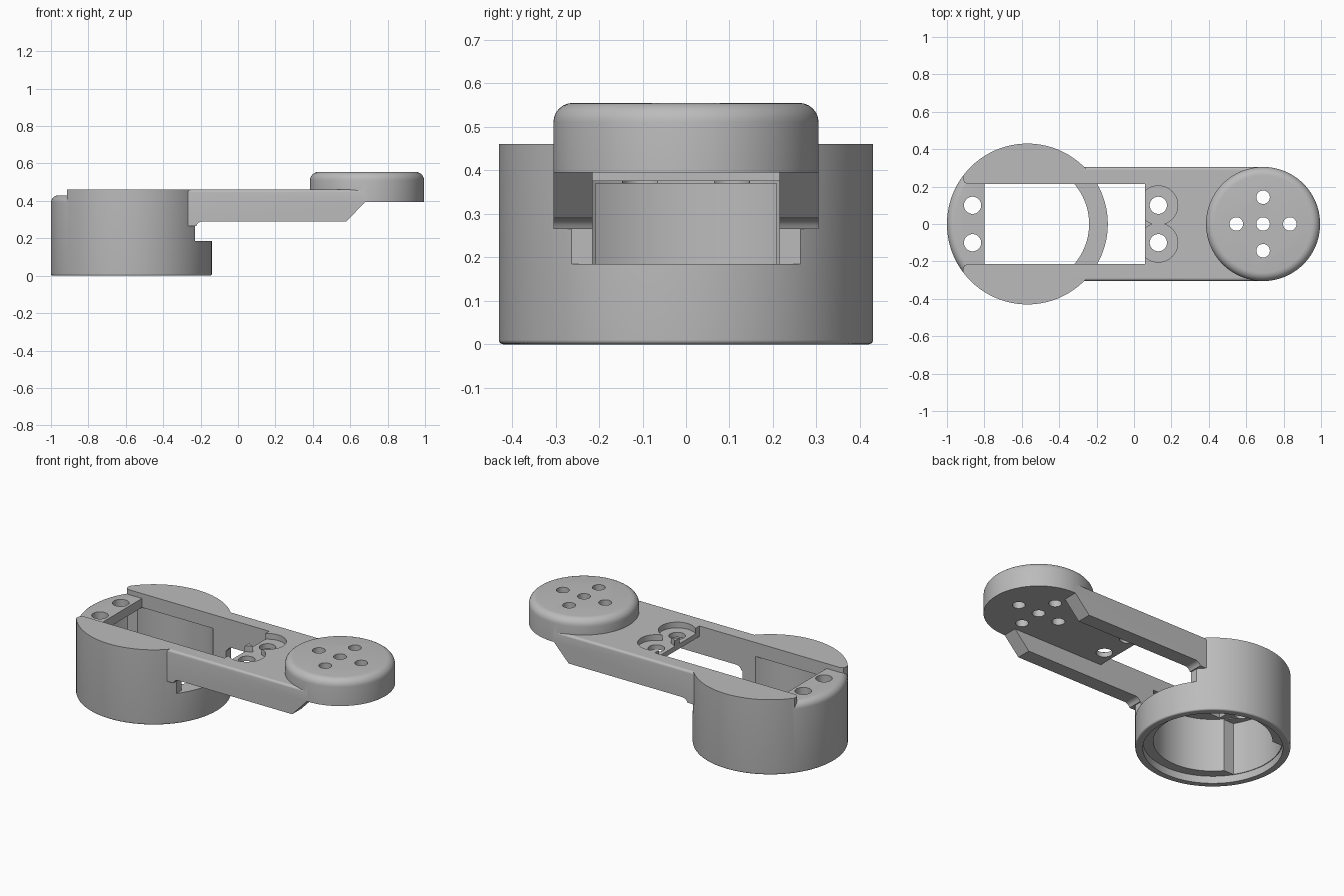
import bpy, bmesh, math
from mathutils import Vector

if "Cube" in bpy.data.objects:
    bpy.data.objects.remove(bpy.data.objects["Cube"])

grey = bpy.data.materials.new("plain_grey")
grey.use_nodes = True
grey.diffuse_color = (0.5, 0.5, 0.5, 1)
grey.node_tree.nodes["Principled BSDF"].inputs["Base Color"].default_value = (0.5, 0.5, 0.5, 1)

HUB = -0.57      # centre of the round housing
PAD = 0.69       # centre of the round pad
TOP = 0.46       # deck height
SLOT = 0.215     # half width of the slot


def finish(name, bm):
    bmesh.ops.recalc_face_normals(bm, faces=bm.faces)
    mesh = bpy.data.meshes.new(name)
    bm.to_mesh(mesh)
    bm.free()
    mesh.materials.append(grey)
    obj = bpy.data.objects.new(name, mesh)
    bpy.context.collection.objects.link(obj)
    return obj


def prism(name, points, low, high, side=False):
    """Extrude an outline upward, or sideways along y if side is set."""
    bm = bmesh.new()
    place = (lambda a, b: (a, low, b)) if side else (lambda a, b: (a, b, low))
    face = bm.faces.new([bm.verts.new(place(a, b)) for a, b in points])
    shift = Vector((0, high - low, 0) if side else (0, 0, high - low))
    out = bmesh.ops.extrude_face_region(bm, geom=[face])
    bmesh.ops.translate(bm, vec=shift, verts=[v for v in out["geom"] if isinstance(v, bmesh.types.BMVert)])
    return finish(name, bm)


def box(name, x0, x1, half, z0, z1):
    return prism(name, [(x0, -half), (x1, -half), (x1, half), (x0, half)], z0, z1)


def drum(name, x, y, r, z0, z1, top=0, base=0, seg=128):
    """Cylinder with optional rounded top and base rims."""
    bm = bmesh.new()
    rings = []
    quarter = [i * math.pi / 12 for i in range(7)]
    low = [(r - base + base * math.sin(a), z0 + base - base * math.cos(a)) for a in quarter] if base else [(r, z0)]
    high = [(r - top + top * math.cos(a), z1 - top + top * math.sin(a)) for a in quarter] if top else [(r, z1)]
    for rad, z in low + high:
        rings.append([bm.verts.new((x + rad * math.cos(2 * math.pi * i / seg),
                                    y + rad * math.sin(2 * math.pi * i / seg), z)) for i in range(seg)])
    for a, b in zip(rings, rings[1:]):
        for i in range(seg):
            j = (i + 1) % seg
            bm.faces.new((a[i], a[j], b[j], b[i]))
    bm.faces.new(rings[0][::-1])
    bm.faces.new(rings[-1])
    return finish(name, bm)


def combine(target, tool, operation="DIFFERENCE"):
    mod = target.modifiers.new(operation, "BOOLEAN")
    mod.operation = operation
    mod.solver = "EXACT"
    mod.object = tool
    bpy.context.view_layer.objects.active = target
    bpy.ops.object.modifier_apply(modifier=mod.name)
    bpy.data.objects.remove(tool)


# Round housing, notched under the arm
bracket = drum("servo_arm_bracket", HUB, 0, 0.43, 0, TOP, base=0.01)
combine(bracket, box("notch", -0.23, 0, 0.5, 0.185, 0.6))

# Arm with a filleted root, chamfered tip and softened top edges
fillet = [(-0.19 - 0.035 * math.sin(a), 0.255 + 0.035 * math.cos(a))
          for a in (math.radians(d) for d in (73, 55, 36, 18, 0))]
outline = [(-0.4, TOP), (-0.4, 0.265)] + fillet + [(0.58, 0.29), (0.68, 0.395), (0.68, TOP)]
arm = prism("arm", outline, -0.305, 0.305, side=True)
bm = bmesh.new()
bm.from_mesh(arm.data)
rims = [e for e in bm.edges if all(v.co.z > TOP - 0.001 for v in e.verts)
        and abs(e.verts[0].co.y - e.verts[1].co.y) < 0.001]
bmesh.ops.bevel(bm, geom=rims, offset=0.015, segments=4, profile=0.5, affect="EDGES")
bm.to_mesh(arm.data)
bm.free()
combine(bracket, arm, "UNION")

# Hollow under the arm, then the round pad
combine(bracket, box("underside", 0.03, 1.1, SLOT, 0.1, 0.395))
combine(bracket, drum("pad", PAD, 0, 0.305, 0.395, 0.555, top=0.045), "UNION")

# Long slot, main bore and lower counterbore
combine(bracket, box("slot", -0.8, 0.06, SLOT, 0.185, 0.7))
combine(bracket, drum("bore", HUB, 0, 0.33, -0.1, 0.375))
combine(bracket, drum("counterbore", HUB, 0, 0.388, -0.1, 0.045))

# Widened pocket at the outer end of the bore
pocket = drum("pocket", HUB, 0, 0.384, -0.05, 0.37)
combine(pocket, box("pocket_limit", -1.1, HUB, 0.208, -0.2, 0.5), "INTERSECT")
combine(bracket, pocket)

# Lowered shelf with a rounded outer rim
half = [(-0.79, SLOT), (-0.893, SLOT), (-0.908, 0.223), (-0.914, 0.24), (-0.914, 0.3), (-1.1, 0.3)]
shelf_cut = prism("shelf_cut", half + [(x, -y) for x, y in reversed(half)], 0.39, 0.6)
combine(shelf_cut, drum("shelf_form", HUB, 0, 0.43, 0.3, 0.43, top=0.04))
combine(bracket, shelf_cut)

# Screw recesses and holes
for y in (-0.1, 0.1):
    combine(bracket, drum("recess", 0.13, y, 0.104, 0.425, 0.45 + 0.1, seg=64))
    for x in (-0.863, 0.13):
        combine(bracket, drum("screw_hole", x, y, 0.046, 0.3, 0.6, seg=48))
for dx, dy in ((0, 0), (1, 0), (-1, 0), (0, 1), (0, -1)):
    combine(bracket, drum("pad_hole", PAD + 0.143 * dx, 0.143 * dy, 0.036, 0.3, 0.7, seg=48))

bpy.ops.object.select_all(action="DESELECT")
bracket.select_set(True)
bpy.context.view_layer.objects.active = bracket
bpy.ops.object.shade_smooth_by_angle(angle=math.radians(30))
